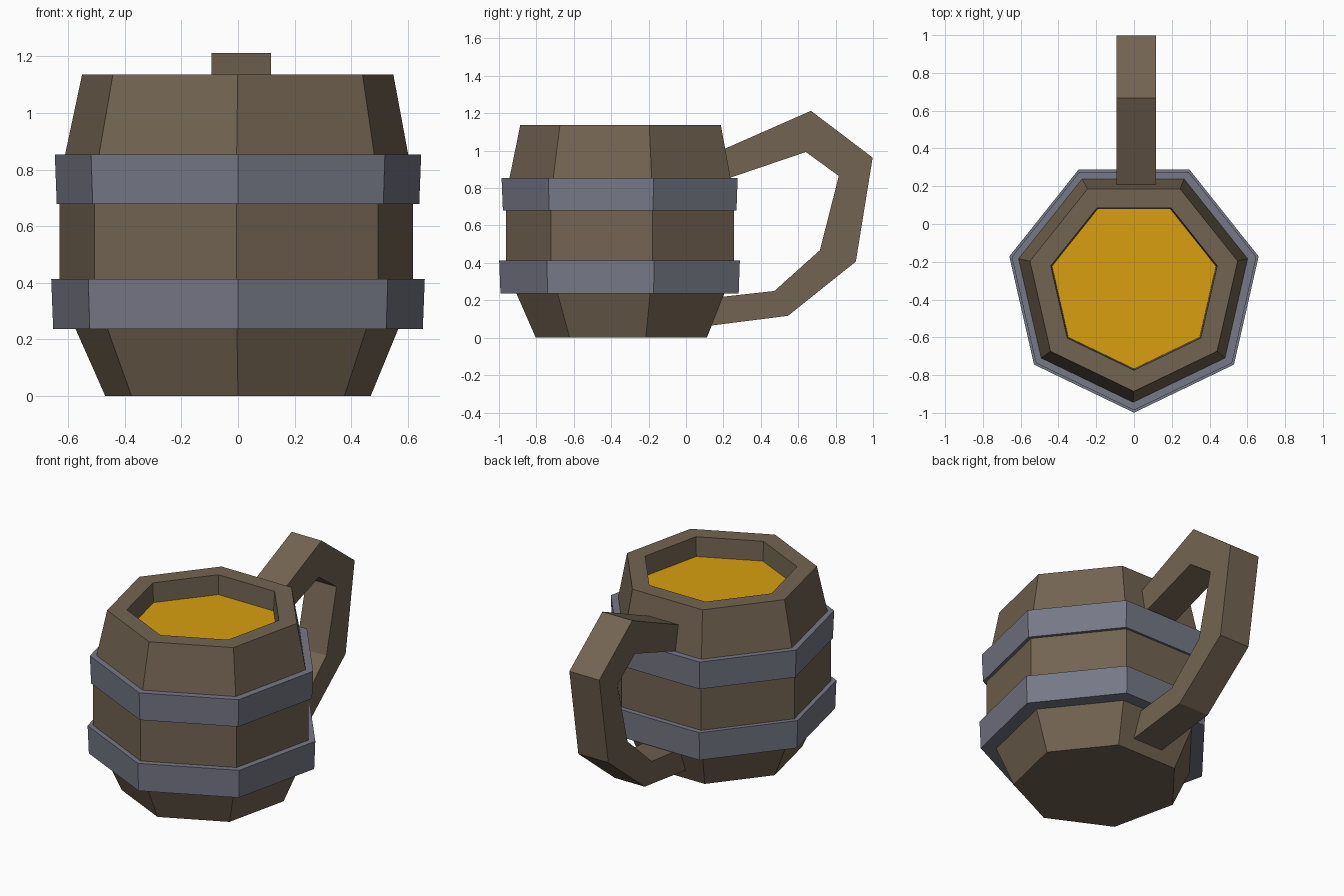
import bpy, bmesh, math

if "Cube" in bpy.data.objects:
    bpy.data.objects.remove(bpy.data.objects["Cube"])

SIDES = 7
CY = -0.322  # barrel axis in y


def material(name, color):
    m = bpy.data.materials.new(name)
    m.diffuse_color = (*color, 1)
    m.use_nodes = True
    m.node_tree.nodes["Principled BSDF"].inputs["Base Color"].default_value = m.diffuse_color
    return m


wood = material("brown wood", (0.171, 0.127, 0.084))
iron = material("grey iron", (0.181, 0.188, 0.238))
ale = material("amber drink", (0.694, 0.342, 0.005))


def finish(name, bm, mat):
    bmesh.ops.recalc_face_normals(bm, faces=bm.faces)
    mesh = bpy.data.meshes.new(name)
    bm.to_mesh(mesh)
    bm.free()
    mesh.materials.append(mat)
    obj = bpy.data.objects.new(name, mesh)
    bpy.context.collection.objects.link(obj)
    return obj


def lathe(name, profile, mat, closed=False):
    """Heptagonal lathe of (radius, z, x offset), one corner facing the front."""
    bm = bmesh.new()
    rings = []
    for r, z, dx in profile:
        angles = [2 * math.pi * i / SIDES - math.pi / 2 for i in range(SIDES)]
        rings.append([bm.verts.new((dx + r * math.cos(a), CY + r * math.sin(a), z))
                      for a in angles])
    pairs = list(zip(rings, rings[1:]))
    if closed:
        pairs.append((rings[-1], rings[0]))
    else:
        bm.faces.new(rings[0])
        bm.faces.new(rings[-1])
    for lo, hi in pairs:
        for i in range(SIDES):
            j = (i + 1) % SIDES
            bm.faces.new((lo[i], lo[j], hi[j], hi[i]))
    return finish(name, bm, mat)


# Barrel body with a recessed mouth
lathe("barrel_body", [(0.481, 0, 0), (0.641, 0.365, -0.006), (0.641, 0.76, -0.006),
                      (0.564, 1.137, -0.001), (0.452, 1.137, 0), (0.444, 1.0, 0)], wood)

# Drink surface
bm = bmesh.new()
bm.faces.new([bm.verts.new((0.445 * math.cos(a), CY + 0.445 * math.sin(a), 1.015))
              for a in (2 * math.pi * i / SIDES - math.pi / 2 for i in range(SIDES))])
finish("drink", bm, ale)

# Iron bands
for name, z0, z1, r in (("lower_band", 0.237, 0.413, 0.677), ("upper_band", 0.679, 0.853, 0.664)):
    lathe(name, [(0.57, z0, 0), (r - 0.007, z0, 0), (r, z1, 0), (0.57, z1, 0)], iron, closed=True)

# Handle: side outline in (y, z), outer and inner edge points in pairs
outer = [(0.15, 0.985), (0.668, 1.213), (0.998, 0.963), (0.908, 0.407), (0.545, 0.117), (0.11, 0.062)]
inner = [(0.17, 0.833), (0.641, 0.993), (0.817, 0.865), (0.716, 0.468), (0.473, 0.25), (0.16, 0.215)]
bm = bmesh.new()
loops = [[bm.verts.new((x, y, z)) for x, (y, z) in
          ((-0.093, o), (0.116, o), (0.116, i), (-0.093, i))] for o, i in zip(outer, inner)]
bm.faces.new(loops[0])
bm.faces.new(loops[-1])
for a, b in zip(loops, loops[1:]):
    for k in range(4):
        n = (k + 1) % 4
        bm.faces.new((a[k], a[n], b[n], b[k]))
finish("handle", bm, wood)
